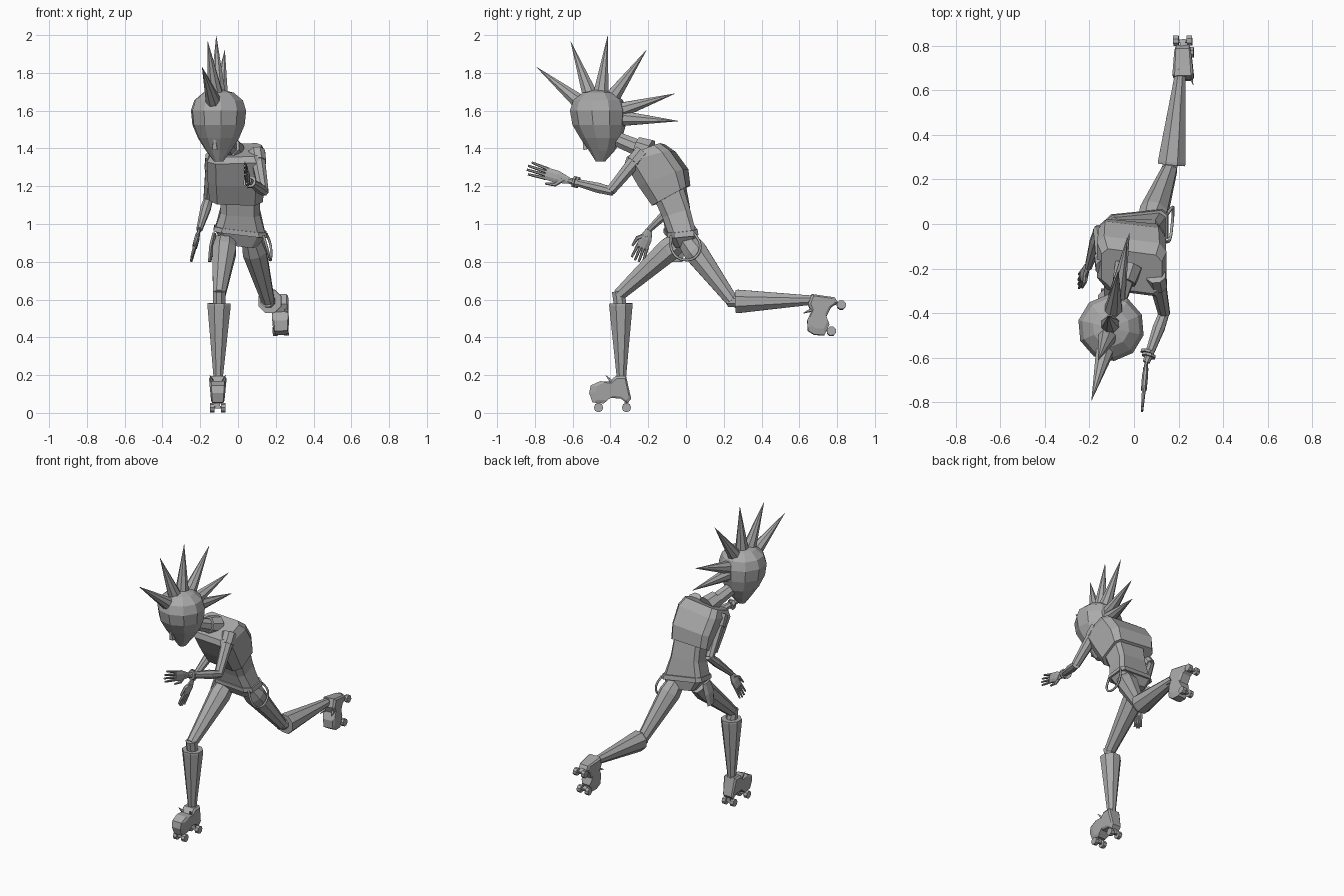
import bpy, bmesh, math
from mathutils import Vector

if "Cube" in bpy.data.objects:
    bpy.data.objects.remove(bpy.data.objects["Cube"], do_unlink=True)

grey = bpy.data.materials.new("plain_grey")
grey.use_nodes = True
grey.diffuse_color = (0.4, 0.4, 0.4, 1)
grey.node_tree.nodes["Principled BSDF"].inputs["Base Color"].default_value = (0.4, 0.4, 0.4, 1)


def finish(name, bm):
    bmesh.ops.recalc_face_normals(bm, faces=bm.faces)
    mesh = bpy.data.meshes.new(name)
    bm.to_mesh(mesh)
    bm.free()
    mesh.materials.append(grey)
    obj = bpy.data.objects.new(name, mesh)
    bpy.context.collection.objects.link(obj)
    return obj


def skin(name, rings):
    """Bridge rings of points and cap both ends."""
    bm = bmesh.new()
    loops = [[bm.verts.new(p) for p in ring] for ring in rings]
    n = len(loops[0])
    for a, b in zip(loops, loops[1:]):
        for i in range(n):
            j = (i + 1) % n
            bm.faces.new((a[i], a[j], b[j], b[i]))
    bm.faces.new(loops[0])
    bm.faces.new(loops[-1])
    return finish(name, bm)


def tube(name, path, radii, n=8, flat=1.0):
    """Tapered limb; flat squashes it along x."""
    path = [Vector(p) for p in path]
    rings = []
    for i, (p, r) in enumerate(zip(path, radii)):
        d = (path[min(i + 1, len(path) - 1)] - path[max(i - 1, 0)]).normalized()
        side = Vector((1, 0, 0)) - d * d.x
        side.normalize()
        other = d.cross(side)
        rings.append([p + side * r * flat * math.cos((k + .5) * math.tau / n)
                      + other * r * math.sin((k + .5) * math.tau / n) for k in range(n)])
    return skin(name, rings)


def body(name, sections, cx):
    """Loft of chamfered rectangles: front (y, z), back (y, z), half width, yaw and roll slopes."""
    outline = [(-1, .7), (-1, -.6), (-.7, -1), (.7, -1), (1, -.6), (1, .7), (.8, 1), (-.8, 1)]
    rings = []
    for fy, fz, by, bz, hw, yaw, roll in sections:
        ring = []
        for u, v in outline:
            x, t = u * hw, (v + 1) / 2
            ring.append((cx + x, fy + (by - fy) * t + yaw * x, fz + (bz - fz) * t + roll * x))
        rings.append(ring)
    return skin(name, rings)


# Torso
body("vest", [(-.17, 1.10, .012, 1.20, .142, -.1, -.03), (-.24, 1.20, -.002, 1.29, .15, -.12, 0),
              (-.31, 1.32, -.07, 1.385, .155, -.13, .03), (-.30, 1.355, -.125, 1.425, .135, -.13, .03)], -.01)
body("waist", [(-.155, 1.12, -.01, 1.21, .105, -.1, -.03), (-.125, 1.04, .02, 1.09, .105, 0, -.06),
               (-.10, .95, .045, .96, .135, .1, -.12), (-.06, .88, .04, .89, .085, .1, -.12)], .012)
body("belt", [(-.11, .965, .05, .985, .137, .1, -.12), (-.108, .94, .055, .955, .143, .1, -.12)], .012)
tube("neck", [(-.03, -.20, 1.38), (-.09, -.39, 1.46)], [.05, .04])
tube("collar", [(-.025, -.19, 1.385), (-.045, -.26, 1.41)], [.065, .055])

# Head, turned profile of radius, backward shift and height
head = Vector((-.103, -.465, 1.565))
profile = [(.024, .012, -.235), (.07, .02, -.175), (.112, .016, -.11), (.142, .005, -.04), (.15, 0, .035),
           (.132, 0, .09), (.083, 0, .13), (.025, 0, .145)]
turn = math.radians(-13)
skin("head", [[head + Vector((r * math.cos(turn + k * math.tau / 10),
                              shift + r * math.sin(turn + k * math.tau / 10), z)) for k in range(10)]
              for r, shift, z in profile])
tube("nose", [(-.125, -.545, 1.46), (-.123, -.53, 1.395)], [.005, .02], 4)

# Row of hair spikes
tips = [(-.19, -.79, 1.83), (-.16, -.61, 1.965), (-.115, -.415, 1.995),
        (-.07, -.21, 1.92), (-.03, -.06, 1.69), (-.02, -.04, 1.545)]
for tip in tips:
    d = (Vector(tip) - head).normalized()
    tube("hair_spike", [head + d * .11, tip], [.046, .001])

# Arms and hands
arms = {"left": [(.10, -.235, 1.375), (.135, -.40, 1.175), (.055, -.62, 1.23), (.035, -.845, 1.30)],
        "right": [(-.13, -.19, 1.35), (-.157, -.03, 1.13), (-.205, -.195, .97), (-.25, -.262, .80)]}
for side, joints in arms.items():
    shoulder, elbow, wrist, tip = [Vector(p) for p in joints]
    tube(side + "_sleeve", [shoulder.lerp(elbow, -.03), shoulder.lerp(elbow, .25)], [.046, .044])
    tube(side + "_upper_arm", [shoulder, elbow], [.042, .028])
    tube(side + "_forearm", [elbow.lerp(wrist, -.06), elbow.lerp(wrist, .3), wrist], [.024, .029, .017])
    d = (tip - wrist).normalized()
    across = d.cross(Vector((1, 0, 0))).normalized()
    if across.y > 0 or across.z > .5:
        across = -across
    length = (tip - wrist).length
    knuckle = wrist + d * length * .55
    tube(side + "_palm", [wrist, wrist + d * length * .28, knuckle], [.018, .036, .034], 8, .4)
    for k in range(4):
        s = (k - 1.5) / 1.5
        base = knuckle + across * s * .025 - d * .01
        end = wrist + d * length * (1 - .08 * abs(s)) + across * s * .033
        tube(side + "_finger", [base, end], [.0095, .006], 6)
    tube(side + "_thumb", [wrist + d * .03, wrist + d * .065 + across * .042,
                           wrist + d * .115 + across * .052], [.014, .011, .006], 6)
left_wrist = Vector((.068, -.585, 1.222))
for step in (0, .018):
    p = left_wrist + Vector((.35, -.9, .2)) * -step
    tube("bracelet", [p, p + Vector((-.003, -.011, .003))], [.032, .032])

# Legs: thigh, knee and flared leg warmer
legs = {"right": [(-.065, -.03, .92), (-.1, -.355, .625), (-.1, -.345, .58), (-.105, -.342, .18)],
        "left": [(.07, .0, .92), (.16, .245, .592), (.168, .265, .59), (.207, .67, .597)]}
for side, joints in legs.items():
    hip, knee, top, ankle = [Vector(p) for p in joints]
    tube(side + "_thigh", [hip, hip.lerp(knee, .2), knee], [.055, .068, .036])
    tube(side + "_knee", [knee + (knee - top).normalized() * .02, top.lerp(ankle, .08)], [.036, .036])
    tube(side + "_leg_warmer", [top, top.lerp(ankle, .03), ankle], [.066, .067, .026])
    tube(side + "_ankle", [ankle.lerp(top, .03), ankle.lerp(top, -.06)], [.03, .028])

# Roller skates in a forward / up frame, the boot narrowing towards the sole
sole = [(.028, .005), (.06, -.025), (.11, -.022), (.16, -.045), (.168, -.085), (.15, -.135),
        (.09, -.14), (.055, -.11), (.0, -.115), (-.035, -.14), (-.055, -.115), (-.04, -.05), (-.028, .005)]
skates = {"right": (Vector((-.107, -.345, .19)), Vector((0, -1, 0)), Vector((0, 0, 1))),
          "left": (Vector((.22, .66, .60)), Vector((.05, -.355, -.935)), Vector((0, -.935, .355)))}
for side, (origin, f, u) in skates.items():
    x = u.cross(f).normalized()
    at = lambda a, b, c: origin + f * a + u * b + x * c
    skin(side + "_boot", [[at(a * s, -.06 + (b + .06) * s, c * (1.1 + 2 * (b + .06))) for a, b in sole]
                          for c, s in ((-.038, .8), (-.03, 1), (.03, 1), (.038, .8))])
    for a in (.118, -.03):
        skin(side + "_axle", [[at(a + .008 * math.cos(k * math.tau / 6), -.16 + .008 * math.sin(k * math.tau / 6), c)
                               for k in range(6)] for c in (-.04, .04)])
        skin(side + "_truck", [[at(a + dx, b, dc) for dx, dc in ((-.01, -.012), (.01, -.012), (.01, .012), (-.01, .012))]
                               for b in (-.165, -.11)])
        for c in (-.03, .03):
            skin(side + "_wheel", [[at(a + .025 * math.cos(k * math.tau / 8), -.162 + .025 * math.sin(k * math.tau / 8), c + e)
                                    for k in range(8)] for e in (-.012, .012)])
    for c in (-.028, .028):
        tube(side + "_lace_tab", [at(.045, -.03, c), at(.08, .01, c * 1.5)], [.014, .001], 4)

# Hip chain and side pouch
curve = bpy.data.curves.new("hip_chain", "CURVE")
curve.dimensions = "3D"
curve.bevel_depth = .007
curve.bevel_resolution = 1
curve.resolution_u = 4
links = [(.15, .045, .95), (.172, .075, .89), (.175, .055, .83), (.17, -.01, .81), (.16, -.07, .85), (.135, -.08, .94)]
spline = curve.splines.new("BEZIER")
spline.bezier_points.add(len(links) - 1)
for bp, co in zip(spline.bezier_points, links):
    bp.co = co
    bp.handle_left_type = bp.handle_right_type = "AUTO"
curve.materials.append(grey)
bpy.context.collection.objects.link(bpy.data.objects.new("hip_chain", curve))
tube("hip_pouch", [(-.125, -.04, .95), (-.14, -.05, .88), (-.15, -.055, .80)], [.04, .048, .035], 6, .3)
